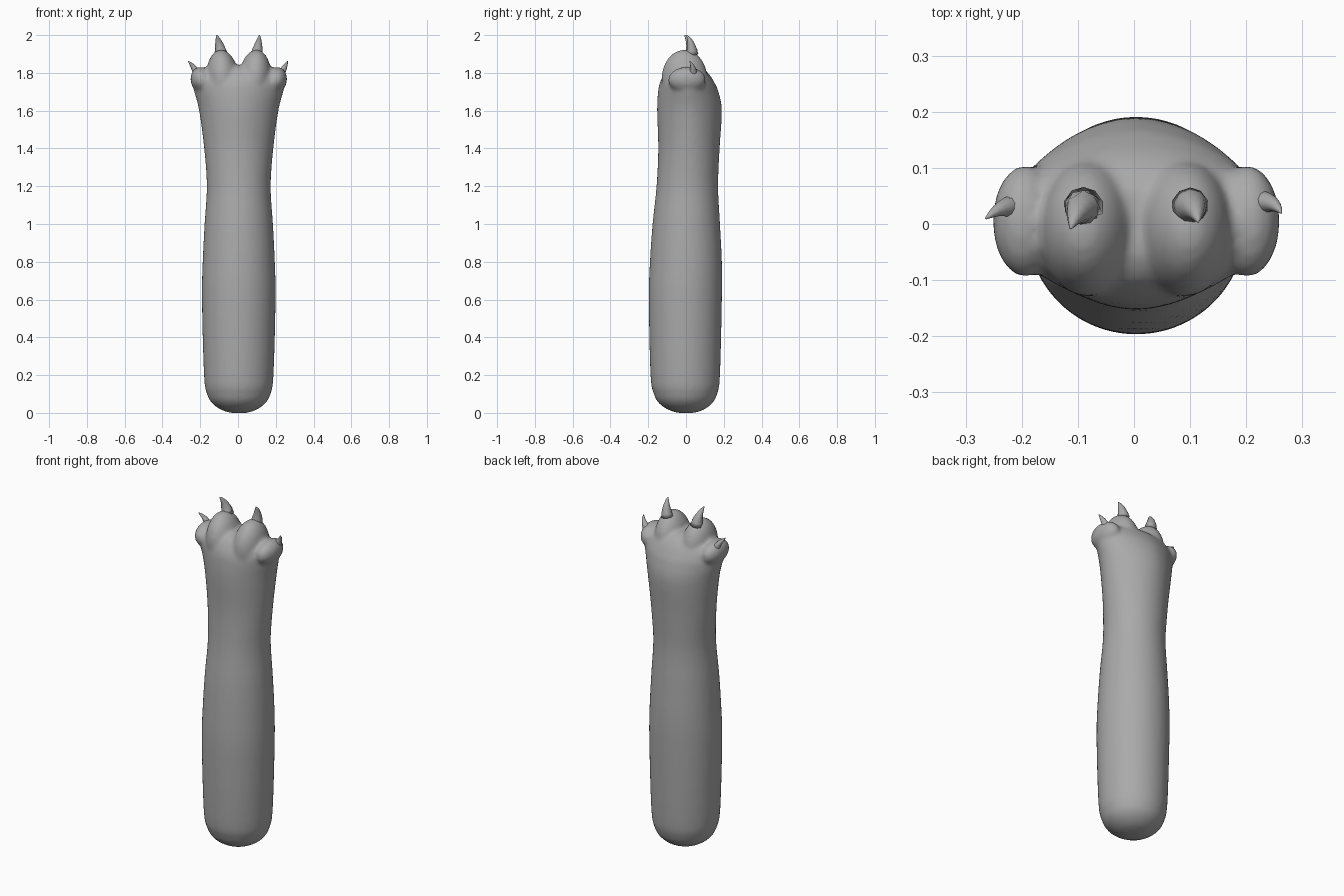
import bpy, bmesh, math
from mathutils import Vector, Matrix

cube = bpy.data.objects.get("Cube")
if cube:
    bpy.data.objects.remove(cube, do_unlink=True)

grey = bpy.data.materials.new("fur grey")
grey.use_nodes = True
colour = (0.4, 0.4, 0.4, 1)
grey.diffuse_color = colour
grey.node_tree.nodes["Principled BSDF"].inputs["Base Color"].default_value = colour


def finish(bm, name):
    bmesh.ops.recalc_face_normals(bm, faces=bm.faces[:])
    mesh = bpy.data.meshes.new(name)
    bm.to_mesh(mesh)
    bm.free()
    mesh.materials.append(grey)
    for p in mesh.polygons:
        p.use_smooth = True
    ob = bpy.data.objects.new(name, mesh)
    bpy.context.collection.objects.link(ob)
    return ob


def spline(points, steps):
    """Catmull-Rom curve through the points."""
    pts = [Vector(p) for p in points]
    out = []
    for i in range(len(pts) - 1):
        a, b, c, d = pts[max(i - 1, 0)], pts[i], pts[i + 1], pts[min(i + 2, len(pts) - 1)]
        for s in range(steps):
            t = s / steps
            out.append(b + (c - a) * (t / 2) + (a * 2 - b * 5 + c * 4 - d) * (t * t / 2)
                       + (b * 3 - a - c * 3 + d) * (t ** 3 / 2))
    return out + [pts[-1]]


def loft(bm, rings):
    n = len(rings[0])
    vs = [[bm.verts.new(p) for p in r] for r in rings]
    for a, b in zip(vs, vs[1:]):
        for i in range(n):
            bm.faces.new((a[i], a[(i + 1) % n], b[(i + 1) % n], b[i]))
    bm.faces.new(vs[0][::-1])
    bm.faces.new(vs[-1])


# Arm sections: height, half width, front y, back y
sections = [
    (0.0, .04, -.04, .04), (.015, .09, -.09, .09), (.05, .14, -.142, .138),
    (.1, .168, -.17, .165), (.2, .184, -.188, .18), (.6, .195, -.197, .19),
    (.8, .191, -.191, .19), (1.0, .181, -.177, .18), (1.2, .169, -.156, .17),
    (1.4, .183, -.147, .178), (1.6, .21, -.153, .19), (1.7, .236, -.148, .172),
    (1.75, .247, -.138, .15), (1.79, .236, -.118, .125), (1.82, .17, -.095, .095),
    (1.84, .1, -.06, .06)]


def section(s):
    z, w, front, back = s
    power = 1 + .12 * min(max((z - 1.3) / .4, 0), 1)
    ring = []
    for i in range(48):
        a = math.tau * i / 48
        c, d = math.cos(a), math.sin(a)
        x = math.copysign(abs(c) ** power, c) * w
        y = math.copysign(abs(d) ** power, d) * (w and (back - front) / 2)
        ring.append((x + .004, y + (front + back) / 2, z))
    return ring


bm = bmesh.new()
loft(bm, [section(s) for s in spline(sections, 4)])

# Toe pads merged into the paw
for side in (-1, 1):
    for centre, size, tilt in (((.085, -.008, 1.765), (.087, .122, .158), .08),
                               ((.197, .005, 1.762), (.058, .1, .07), .25)):
        m = (Matrix.Translation((side * centre[0] + .004, centre[1], centre[2]))
             @ Matrix.Rotation(side * tilt, 4, "Y") @ Matrix.Diagonal((*size, 1)))
        bmesh.ops.create_uvsphere(bm, u_segments=32, v_segments=20, radius=1, matrix=m)
arm = finish(bm, "arm_and_paw")
remesh = arm.modifiers.new("merge", "REMESH")
remesh.mode = "VOXEL"
remesh.voxel_size = .011
remesh.use_smooth_shade = True
smooth = arm.modifiers.new("soften", "SMOOTH")
smooth.factor = .5
smooth.iterations = 5


# Curved claws: base, bend, tip, radius
def claw(name, base, bend, tip, radius):
    b, k, t = Vector(base), Vector(bend), Vector(tip)
    bm = bmesh.new()
    rings = []
    for i in range(7):
        u = i / 6
        p = b * (1 - u) ** 2 + k * 2 * u * (1 - u) + t * u * u
        direction = (k - b) * (1 - u) + (t - k) * u
        turn = direction.to_track_quat("Z", "Y")
        r = radius * (1 - u) ** .85 + .002
        rings.append([p + turn @ Vector((r * math.cos(a), r * math.sin(a), 0))
                      for a in [math.tau * j / 10 for j in range(10)]])
    loft(bm, rings)
    finish(bm, name)


claw("inner_claw_right", (-.09, .03, 1.9), (-.1, .03, 1.96), (-.113, -.008, 2.0), .034)
claw("inner_claw_left", (.1, .032, 1.9), (.11, .032, 1.96), (.114, .004, 2.0), .031)
claw("outer_claw_right", (-.215, .03, 1.795), (-.235, .034, 1.835), (-.264, .01, 1.862), .021)
claw("outer_claw_left", (.225, .038, 1.795), (.25, .042, 1.83), (.262, .02, 1.862), .021)
